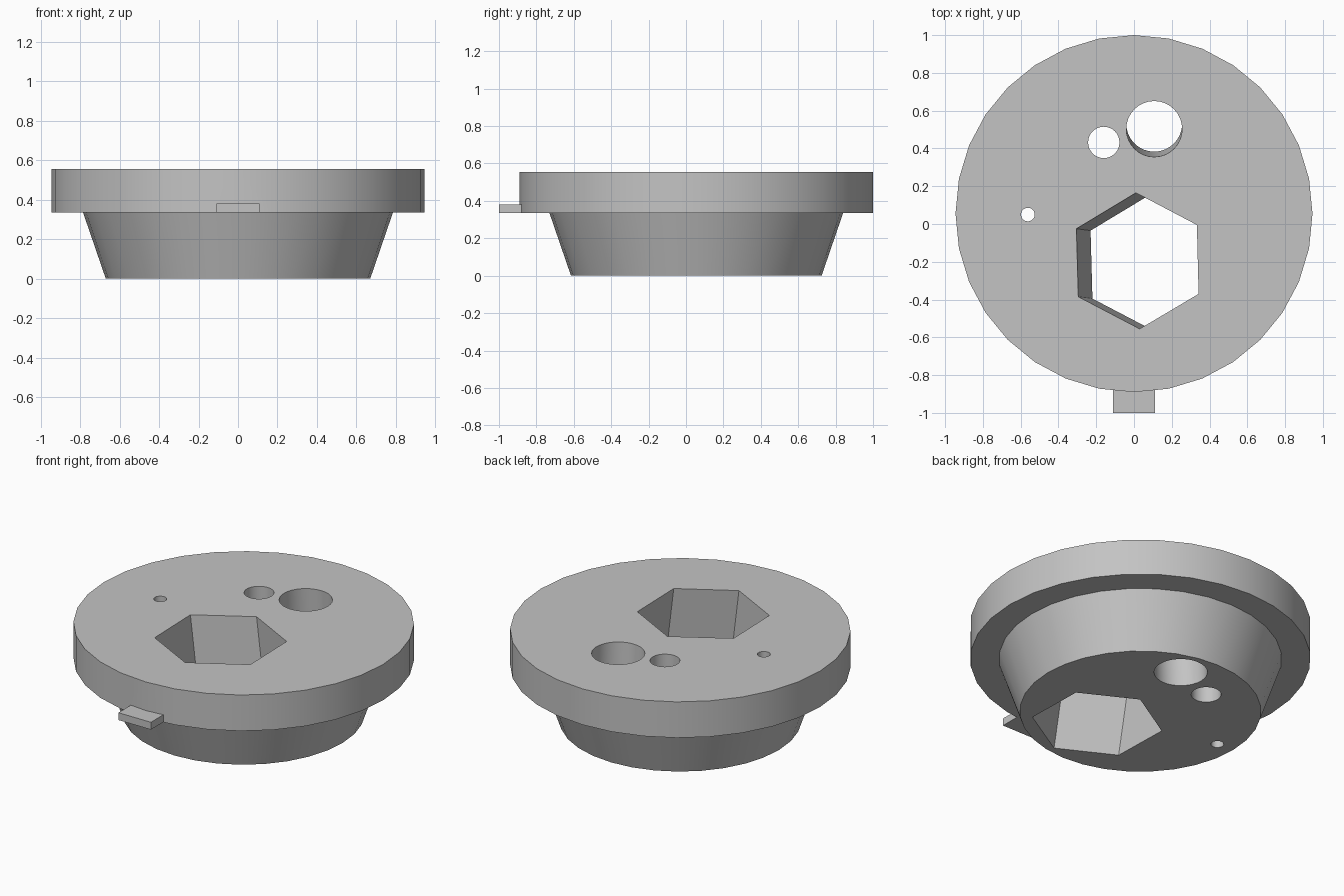
import bpy, bmesh, math

if "Cube" in bpy.data.objects:
    bpy.data.objects.remove(bpy.data.objects["Cube"], do_unlink=True)

CENTRE_Y = 0.055
HEIGHT = 0.555
LEDGE = 0.335

grey = bpy.data.materials.new("plain grey")
grey.use_nodes = True
grey.diffuse_color = (0.55, 0.55, 0.55, 1)
grey.node_tree.nodes["Principled BSDF"].inputs["Base Color"].default_value = grey.diffuse_color


def circle(cx, cy, radius, sides=32):
    steps = [math.pi / 2 + 2 * math.pi * i / sides for i in range(sides)]
    return [(cx + radius * math.cos(a), cy + radius * math.sin(a)) for a in steps]


def loft(name, sections):
    """Closed solid through stacked (outline, z) sections."""
    bm = bmesh.new()
    rings = [[bm.verts.new((x, y, z)) for x, y in outline] for outline, z in sections]
    for low, high in zip(rings, rings[1:]):
        for i in range(len(low)):
            j = (i + 1) % len(low)
            bm.faces.new((low[i], low[j], high[j], high[i]))
    bm.faces.new(rings[0][::-1])
    bm.faces.new(rings[-1])
    bmesh.ops.recalc_face_normals(bm, faces=bm.faces)
    mesh = bpy.data.meshes.new(name)
    bm.to_mesh(mesh)
    bm.free()
    mesh.materials.append(grey)
    obj = bpy.data.objects.new(name, mesh)
    bpy.context.collection.objects.link(obj)
    return obj


def cutter(name, outline, lean=(0, 0)):
    """Through-hole prism; lean is the drift from the top face to the base."""
    def at(z):
        t = (HEIGHT - z) / HEIGHT
        return [(x + lean[0] * t, y + lean[1] * t) for x, y in outline], z
    return loft(name, [at(-0.1), at(HEIGHT + 0.1)])


# Tapered plug with a wide rim
body = loft("plug_body", [
    (circle(0, CENTRE_Y, 0.67), 0),
    (circle(0, CENTRE_Y, 0.785), LEDGE),
    (circle(0, CENTRE_Y, 0.945), LEDGE),
    (circle(0, CENTRE_Y, 0.945), HEIGHT),
])

# Locating tab on the front of the rim
tab_outline = [(-0.11, -1), (0.11, -1), (0.11, -0.85), (-0.11, -0.85)]
tab = loft("front_tab", [(tab_outline, LEDGE), (tab_outline, 0.38)])

# Through holes
hexagon = [(0.01, 0.165), (-0.305, -0.025), (-0.295, -0.385),
           (0.03, -0.555), (0.342, -0.37), (0.333, -0.005)]
holes = [
    cutter("hex_hole_cutter", hexagon, (0.075, -0.01)),
    cutter("large_hole_cutter", circle(0.107, 0.503, 0.148), (0, 0.028)),
    cutter("medium_hole_cutter", circle(-0.16, 0.432, 0.083)),
    cutter("small_hole_cutter", circle(-0.562, 0.05, 0.036)),
]

# Join the tab, drill the holes, then bake the result
for part in [tab] + holes:
    mod = body.modifiers.new(part.name, 'BOOLEAN')
    mod.operation = 'UNION' if part is tab else 'DIFFERENCE'
    mod.solver = 'EXACT'
    mod.object = part
    part.hide_render = True
bpy.context.view_layer.objects.active = body
body.select_set(True)
for mod in list(body.modifiers):
    bpy.ops.object.modifier_apply(modifier=mod.name)
for part in [tab] + holes:
    bpy.data.objects.remove(part, do_unlink=True)

bpy.ops.object.shade_smooth_by_angle(angle=math.radians(30))
